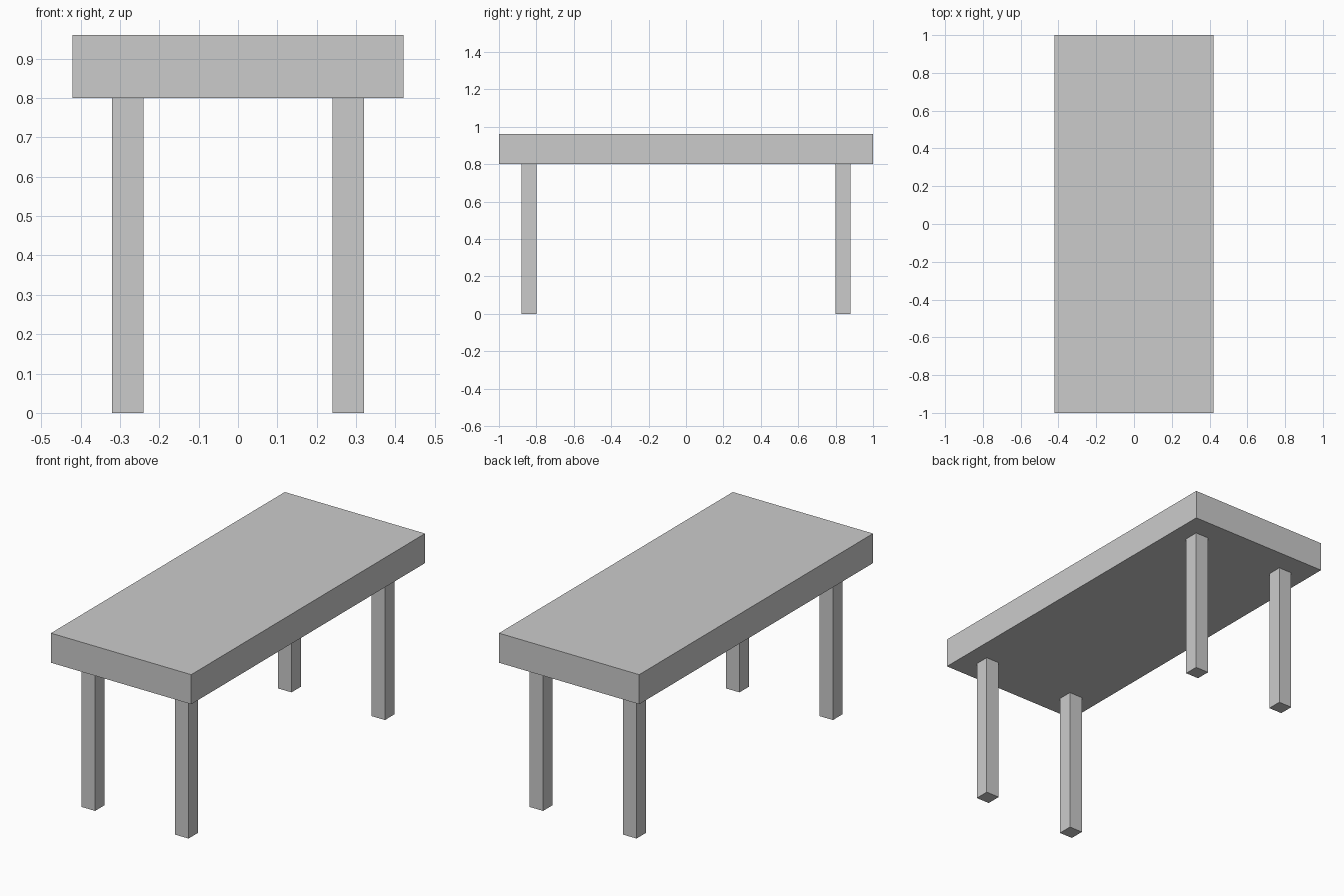
import bpy

if "Cube" in bpy.data.objects:
    bpy.data.objects.remove(bpy.data.objects["Cube"])


def box(name, lo, hi):
    """Axis-aligned box spanning two opposite corners."""
    size = [b - a for a, b in zip(lo, hi)]
    centre = [(a + b) / 2 for a, b in zip(lo, hi)]
    bpy.ops.mesh.primitive_cube_add(size=1, location=centre)
    obj = bpy.context.object
    obj.name = name
    obj.scale = size
    bpy.ops.object.transform_apply(location=False, rotation=False, scale=True)
    return obj


LEG_HEIGHT = 0.8
LEG_HALF = 0.04

# Thick table top
box("table_top", (-0.42, -1.0, LEG_HEIGHT), (0.42, 1.0, 0.96))

# Four square legs, inset from the edges
for y, end in ((-0.84, "front"), (0.84, "back")):
    for x, side in ((-0.28, "left"), (0.28, "right")):
        box(f"{end}_{side}_leg",
            (x - LEG_HALF, y - LEG_HALF, 0),
            (x + LEG_HALF, y + LEG_HALF, LEG_HEIGHT))
